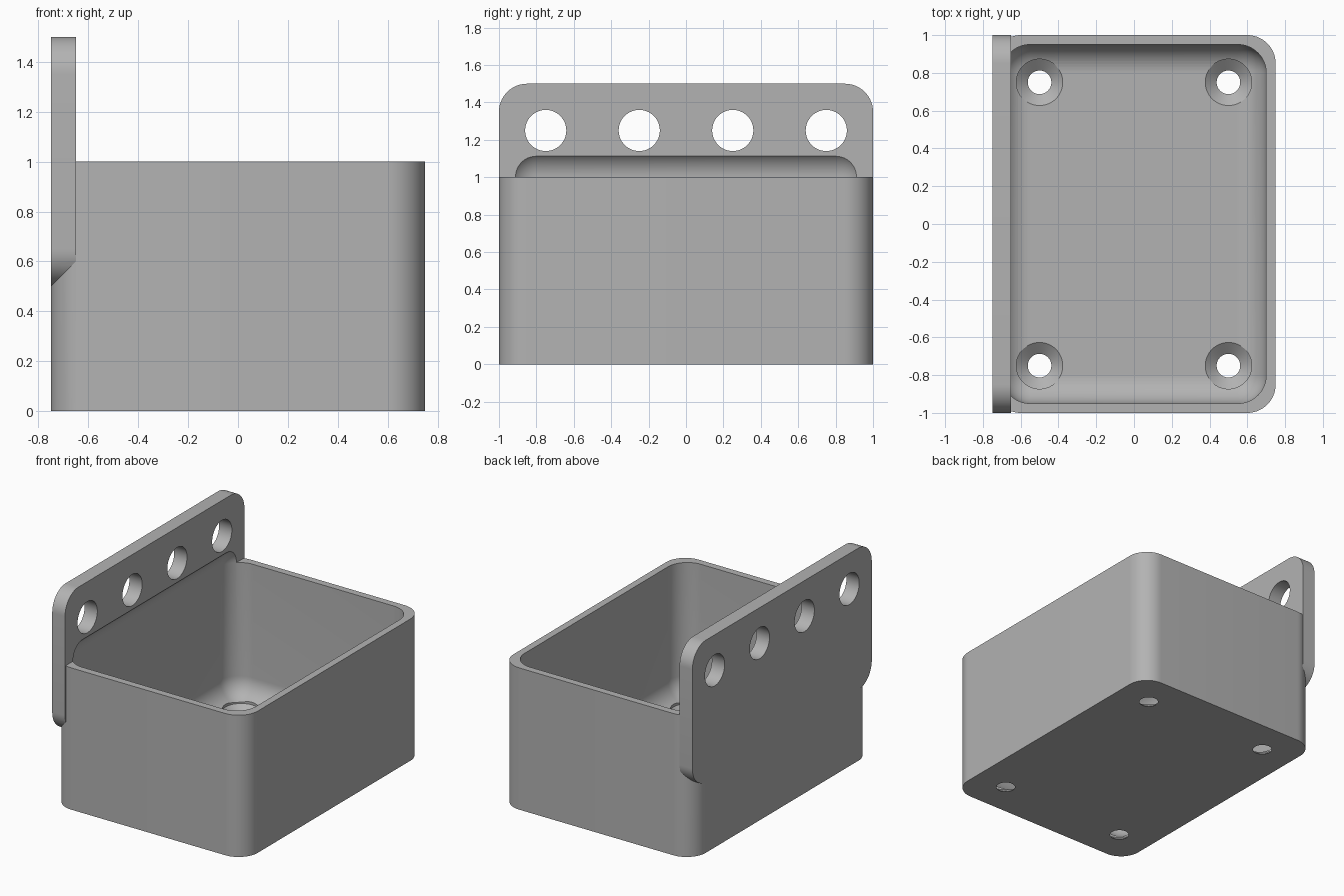
import bpy
import bmesh
from math import pi
from mathutils import Matrix, Vector

cube = bpy.data.objects.get("Cube")
if cube:
    bpy.data.objects.remove(cube, do_unlink=True)

WALL = 0.05
RADIUS = 0.15
SEGMENTS = 14


def add_object(name, bm):
    bmesh.ops.recalc_face_normals(bm, faces=bm.faces)
    mesh = bpy.data.meshes.new(name)
    bm.to_mesh(mesh)
    bm.free()
    obj = bpy.data.objects.new(name, mesh)
    bpy.context.collection.objects.link(obj)
    return obj


def rounded_block(name, low, high, axis=None):
    """Block with rounded edges: those along one axis, or all of them."""
    low, high = Vector(low), Vector(high)
    size = high - low
    bm = bmesh.new()
    bmesh.ops.create_cube(bm, size=1)
    for v in bm.verts:
        v.co = (low + high) / 2 + Vector(a * b for a, b in zip(v.co, size))
    edges = [e for e in bm.edges
             if axis is None or abs((e.verts[0].co - e.verts[1].co)[axis]) > WALL]
    bmesh.ops.bevel(bm, geom=edges, offset=RADIUS, offset_type='OFFSET',
                    segments=SEGMENTS, profile=0.5, affect='EDGES')
    return add_object(name, bm)


def lathe(name, profile, matrix, sides=64):
    """Closed turned solid from (radius, height) points."""
    bm = bmesh.new()
    rings = []
    for r, z in profile:
        circle = bmesh.ops.create_circle(bm, segments=sides, radius=r,
                                         matrix=matrix @ Matrix.Translation((0, 0, z)))
        rings.append(circle["verts"])
    for a, b in zip(rings, rings[1:]):
        for i in range(sides):
            j = (i + 1) % sides
            bm.faces.new((a[i], a[j], b[j], b[i]))
    bm.faces.new(rings[0])
    bm.faces.new(rings[-1])
    return add_object(name, bm)


def combine(target, tool, operation):
    """Apply a boolean and discard the tool."""
    tool.hide_render = True
    mod = target.modifiers.new("combine", 'BOOLEAN')
    mod.operation = operation
    mod.solver = 'EXACT'
    mod.object = tool
    bpy.context.view_layer.update()
    graph = bpy.context.evaluated_depsgraph_get()
    mesh = bpy.data.meshes.new_from_object(target.evaluated_get(graph))
    target.modifiers.clear()
    target.data = mesh
    bpy.data.objects.remove(tool, do_unlink=True)


# Outer body with rounded upright corners, and the hanging plate on its right side
bin_body = rounded_block("hanging_bin", (-0.75, -1, 0), (0.75, 1, 1), axis=2)
plate = rounded_block("hanging_plate", (-0.75, -1, 0.5), (-0.65, 1, 1.5), axis=0)
combine(bin_body, plate, 'UNION')

# Cavity rounded on every edge; its top also scoops into the plate
cavity = rounded_block("cavity_cutter", (-0.75 + WALL, -1 + WALL, WALL),
                       (0.75 - WALL, 1 - WALL, 1.151))
combine(bin_body, cavity, 'DIFFERENCE')

# Countersunk screw holes in the floor
screw_profile = [(0.0625, -0.1), (0.0625, 0.002), (0.123, 0.0502), (0.123, 0.3)]
for x in (-0.5, 0.5):
    for y in (-0.75, 0.75):
        hole = lathe("screw_hole_cutter", screw_profile, Matrix.Translation((x, y, 0)))
        combine(bin_body, hole, 'DIFFERENCE')

# Row of round holes through the plate
for y in (-0.75, -0.25, 0.25, 0.75):
    place = Matrix.Translation((-0.7, y, 1.25)) @ Matrix.Rotation(pi / 2, 4, 'Y')
    hole = lathe("plate_hole_cutter", [(0.11, -0.2), (0.11, 0.2)], place)
    combine(bin_body, hole, 'DIFFERENCE')

# Tidy the mesh
bm = bmesh.new()
bm.from_mesh(bin_body.data)
bmesh.ops.remove_doubles(bm, verts=bm.verts, dist=0.00005)
bm.to_mesh(bin_body.data)
bm.free()

# Plain grey finish
grey = bpy.data.materials.new("light_grey")
grey.use_nodes = True
colour = (0.45, 0.45, 0.45, 1)
grey.diffuse_color = colour
grey.node_tree.nodes["Principled BSDF"].inputs["Base Color"].default_value = colour
bin_body.data.materials.clear()
bin_body.data.materials.append(grey)
for face in bin_body.data.polygons:
    face.material_index = 0

# Smooth fillets, crisp edges
bpy.ops.object.select_all(action='DESELECT')
bin_body.select_set(True)
bpy.context.view_layer.objects.active = bin_body
bpy.ops.object.shade_smooth_by_angle(angle=pi / 6)
